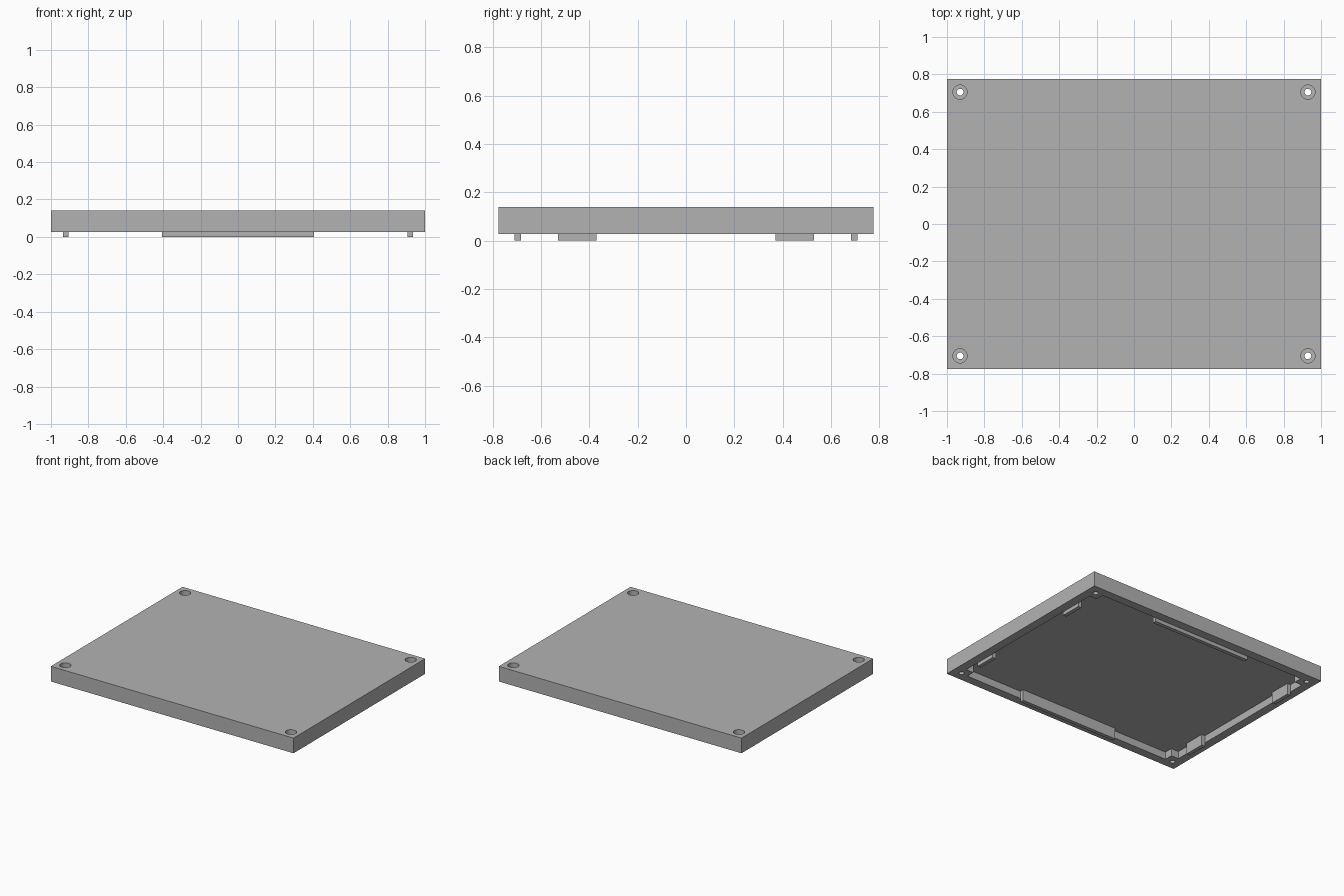
import bpy
import bmesh
from mathutils import Matrix, Vector

cube = bpy.data.objects.get("Cube")
if cube:
    bpy.data.objects.remove(cube, do_unlink=True)

HALF_X, HALF_Y = 1.0, 0.775      # outer size
BOTTOM, TOP, CEILING = 0.027, 0.14, 0.082
WALL, BOSS, TAB = 0.065, 0.062, 0.028
IN_X, IN_Y = HALF_X - WALL, HALF_Y - WALL

grey = bpy.data.materials.new("plain grey")
grey.use_nodes = True
colour = (0.45, 0.45, 0.45, 1)
grey.diffuse_color = colour
grey.node_tree.nodes["Principled BSDF"].inputs["Base Color"].default_value = colour


def finish(name, bm):
    bmesh.ops.recalc_face_normals(bm, faces=bm.faces)
    mesh = bpy.data.meshes.new(name)
    bm.to_mesh(mesh)
    bm.free()
    mesh.materials.append(grey)
    obj = bpy.data.objects.new(name, mesh)
    bpy.context.collection.objects.link(obj)
    return obj


def box(name, x, y, z):
    bm = bmesh.new()
    lo, hi = Vector((x[0], y[0], z[0])), Vector((x[1], y[1], z[1]))
    matrix = Matrix.Translation((lo + hi) / 2) @ Matrix.Diagonal((*(hi - lo), 1))
    bmesh.ops.create_cube(bm, size=1, matrix=matrix)
    return finish(name, bm)


def cylinder(name, x, y, radius, z0, z1):
    bm = bmesh.new()
    bmesh.ops.create_cone(bm, cap_ends=True, segments=48, radius1=radius,
                          radius2=radius, depth=z1 - z0,
                          matrix=Matrix.Translation((x, y, (z0 + z1) / 2)))
    return finish(name, bm)


def cut(target, cutter):
    mod = target.modifiers.new(cutter.name, "BOOLEAN")
    mod.operation = "DIFFERENCE"
    mod.solver = "EXACT"
    mod.object = cutter
    cutter.hide_render = True
    cutter.hide_set(True)


# Lid plate with its rim
lid = box("lid", (-HALF_X, HALF_X), (-HALF_Y, HALF_Y), (BOTTOM, TOP))

# Hollow underside, stepped in at each corner to leave square screw bosses
bm = bmesh.new()
outline = []
for sx, sy in ((1, 1), (-1, 1), (-1, -1), (1, -1)):
    step = [(IN_X, IN_Y - BOSS), (IN_X - BOSS, IN_Y - BOSS), (IN_X - BOSS, IN_Y)]
    if sx * sy < 0:
        step.reverse()
    outline += [bm.verts.new((sx * x, sy * y, 0)) for x, y in step]
face = bm.faces.new(outline)
side = bmesh.ops.extrude_face_region(bm, geom=[face])
bmesh.ops.translate(bm, vec=(0, 0, CEILING),
                    verts=[v for v in side["geom"] if isinstance(v, bmesh.types.BMVert)])
cut(lid, finish("hollow_cutter", bm))

# Counterbored screw holes
for sx in (-1, 1):
    for sy in (-1, 1):
        x, y = sx * 0.93, sy * 0.705
        cut(lid, cylinder("screw_hole_cutter", x, y, 0.018, 0, 0.2))
        cut(lid, cylinder("counterbore_cutter", x, y, 0.038, TOP - 0.055, 0.2))

# Locating tabs hanging below the rim
for s, name in ((-1, "front"), (1, "back")):
    y = sorted((s * IN_Y, s * (IN_Y - TAB)))
    box(name + "_tab", (-0.405, 0.405), y, (0, CEILING))
for sx, side_name in ((-1, "right"), (1, "left")):
    for sy, end in ((-1, "front"), (1, "back")):
        x = sorted((sx * IN_X, sx * (IN_X - TAB)))
        y = sorted((sy * 0.37, sy * 0.53))
        box(f"{side_name}_{end}_tab", x, y, (0, CEILING))

# Smooth round bores, sharp box edges
bpy.ops.object.select_all(action="DESELECT")
lid.select_set(True)
bpy.context.view_layer.objects.active = lid
for mod in list(lid.modifiers):
    bpy.ops.object.modifier_apply(modifier=mod.name)
for obj in list(bpy.data.objects):
    if "_cutter" in obj.name:
        bpy.data.objects.remove(obj, do_unlink=True)
bpy.ops.object.shade_smooth_by_angle()
